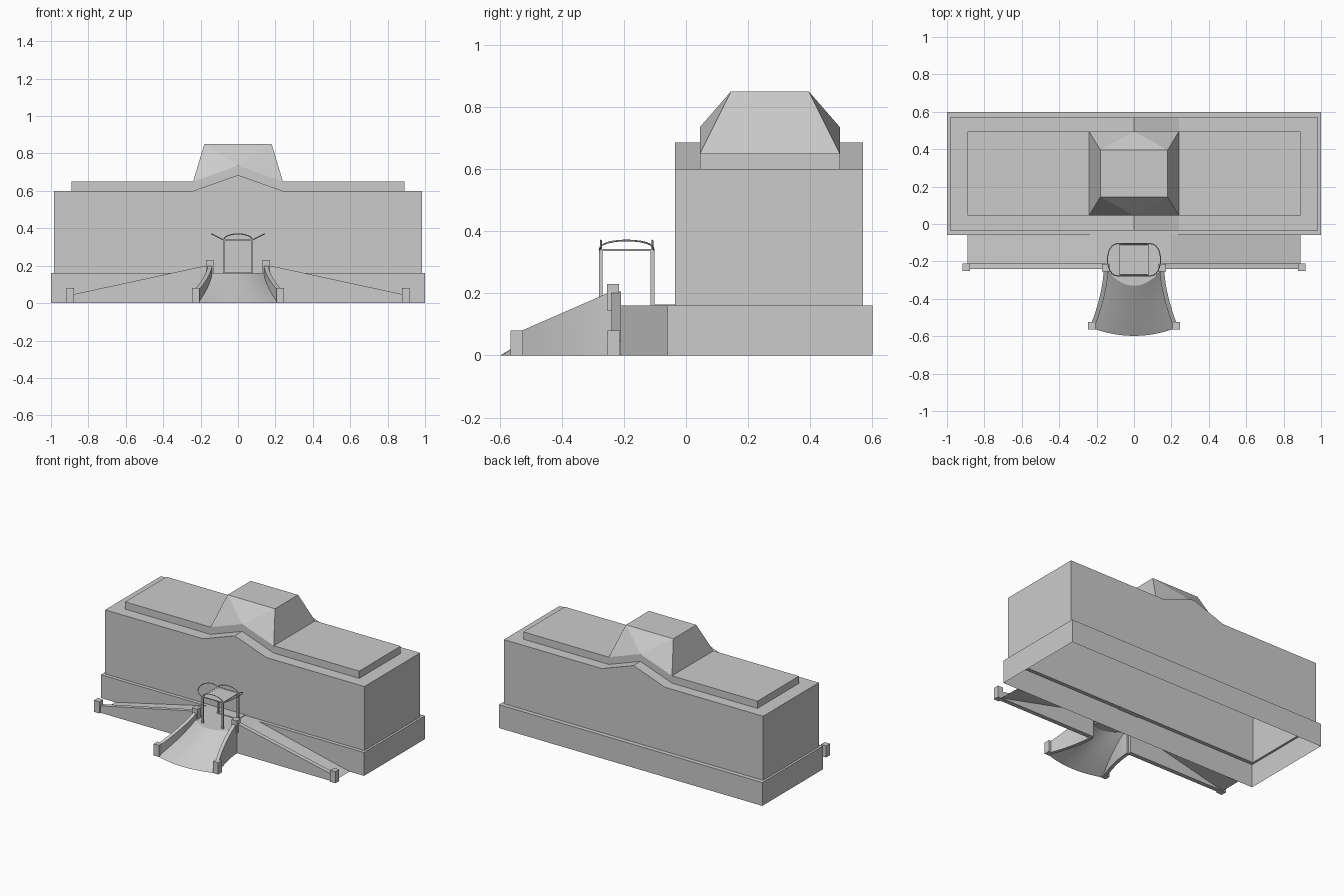
import bpy, bmesh, math
from mathutils import Vector

old = bpy.data.objects.get("Cube")
if old:
    bpy.data.objects.remove(old, do_unlink=True)

GREY = (0.6, 0.6, 0.6, 1)
stone = bpy.data.materials.new("plain_grey")
stone.use_nodes = True
stone.diffuse_color = GREY
stone.node_tree.nodes["Principled BSDF"].inputs["Base Color"].default_value = GREY


def add(name, verts, faces, smooth=False):
    bm = bmesh.new()
    vs = [bm.verts.new(v) for v in verts]
    for f in faces:
        bm.faces.new([vs[i] for i in f])
    bmesh.ops.recalc_face_normals(bm, faces=bm.faces)
    mesh = bpy.data.meshes.new(name)
    bm.to_mesh(mesh)
    bm.free()
    for p in mesh.polygons:
        p.use_smooth = smooth
    mesh.materials.append(stone)
    ob = bpy.data.objects.new(name, mesh)
    bpy.context.collection.objects.link(ob)
    return ob


def prism(name, profile, y0, y1, open_bottom=False):
    """Extrude an xz profile along y; the closing edge can be left out."""
    n = len(profile)
    verts = [(x, y, z) for y in (y0, y1) for x, z in profile]
    sides = [(i, (i + 1) % n, (i + 1) % n + n, i + n)
             for i in range(n - 1 if open_bottom else n)]
    return add(name, verts, sides + [tuple(range(n)), tuple(range(n, 2 * n))])


def box(name, x0, x1, y0, y1, z0, z1):
    return prism(name, [(x0, z0), (x0, z1), (x1, z1), (x1, z0)], y0, y1)


def grid(name, point, nu, nv, smooth=True):
    """Sheet over a parametric surface point(u, v)."""
    verts = [point(i / nu, j / nv) for i in range(nu + 1) for j in range(nv + 1)]
    w = nv + 1
    faces = [(i * w + j, i * w + j + 1, (i + 1) * w + j + 1, (i + 1) * w + j)
             for i in range(nu) for j in range(nv)]
    return add(name, verts, faces, smooth)


def tube(name, points, radius):
    curve = bpy.data.curves.new(name, "CURVE")
    curve.dimensions = "3D"
    curve.bevel_depth = radius
    curve.bevel_resolution = 0
    spline = curve.splines.new("POLY")
    spline.points.add(len(points) - 1)
    for p, co in zip(spline.points, points):
        p.co = (*co, 1)
    curve.materials.append(stone)
    ob = bpy.data.objects.new(name, curve)
    bpy.context.collection.objects.link(ob)


def rect(x, y0, y1, z):
    return [(-x, y0, z), (x, y0, z), (x, y1, z), (-x, y1, z)]


# Plinth: hollow walls with a ledge around the main block
W, D = 0.16, 0.6
rings = rect(1, -0.06, D, 0) + rect(1, -0.06, D, W) + rect(0.985, -0.035, 0.57, W)
add("plinth", rings, [(r + i, r + (i + 1) % 4, r + 4 + (i + 1) % 4, r + 4 + i)
                      for r in (0, 4) for i in range(4)])


# Main block and roof tier, both with a raised gable in the middle
def gabled(name, half, z0, z1, peak, y0, y1):
    prism(name, [(-half, z0), (-half, z1), (-0.24, z1), (0, peak),
                 (0.24, z1), (half, z1), (half, z0)], y0, y1, True)


gabled("main_block", 0.985, W, 0.6, 0.685, -0.035, 0.57)
gabled("roof_tier", 0.89, 0.6, 0.65, 0.735, 0.045, 0.495)

# Tapered roof tower resting on the gable
tower = rect(0.24, 0.045, 0.495, 0.65) + rect(0.18, 0.145, 0.395, 0.85)
tower += [(0, 0.045, 0.735), (0, 0.495, 0.735)]
add("roof_tower", tower, [(4, 5, 6, 7), (1, 2, 6, 5), (3, 0, 4, 7),
                          (0, 8, 4), (8, 5, 4), (8, 1, 5),
                          (2, 9, 6), (9, 7, 6), (9, 3, 7)])

# Landing in front of the door, with a thin threshold
add("landing", rect(0.2, -0.215, -0.06, W), [(0, 1, 2, 3)])
box("threshold", -0.08, 0.08, -0.11, -0.03, W - 0.004, W + 0.004)


# Flared front ramp with a bowed top and bottom edge
def flare(t):
    return 0.145 + 0.07 * t ** 1.7


def ramp_point(u, v):
    s = 2 * v - 1
    bow = 1 - s * s
    top = -0.25 - 0.08 * bow
    foot = -0.56 - 0.038 * bow
    return (s * flare(u), top + (foot - top) * u, W * (1 - u))


grid("front_ramp", ramp_point, 10, 16)
grid("landing_apron", lambda u, v: (
    (2 * v - 1) * 0.145,
    -0.215 + u * (-0.035 - 0.08 * (1 - (2 * v - 1) ** 2)), W), 1, 16, False)


# Curved walls beside the front ramp
def curved_wall(name, side):
    n = 10
    verts, faces = [], []
    for i in range(n + 1):
        t = i / n
        y, x, z = -0.23 - 0.31 * t, flare(t), 0.21 - 0.135 * t
        verts += [(side * (x + dx), y, h)
                  for dx, h in ((-0.008, 0), (-0.008, z), (0.016, z), (0.016, 0))]
    for i in range(n):
        a = 4 * i
        faces += [(a + k, a + (k + 1) % 4, a + 4 + (k + 1) % 4, a + 4 + k)
                  for k in range(4)]
    faces += [(0, 1, 2, 3), tuple(4 * n + k for k in range(4))]
    ob = add(name, verts, faces, True)
    bpy.context.view_layer.objects.active = ob
    ob.select_set(True)
    bpy.ops.object.shade_smooth_by_angle(angle=math.radians(30))
    ob.select_set(False)


def post(name, x, y, z0, z1):
    box(name, x - 0.02, x + 0.02, y - 0.02, y + 0.02, z0, z1)


for side, word in ((1, "left"), (-1, "right")):
    curved_wall(word + "_curved_wall", side)
    # Side ramp running down along the plinth, with its sloping wall
    add(word + "_side_ramp",
        [(side * x, y, z) for x, z in ((0.2, W), (0.89, 0)) for y in (-0.06, -0.215)],
        [(0, 1, 3, 2)])
    prism(word + "_ramp_wall", [(side * x, z) for x, z in
          ((0.15, 0), (0.15, 0.205), (0.89, 0.045), (0.89, 0))], -0.24, -0.21)
    # Newel posts
    post(word + "_top_post", side * 0.15, -0.235, 0.145, 0.23)
    post(word + "_foot_post", side * 0.225, -0.545, 0, 0.08)
    post(word + "_end_post", side * 0.897, -0.232, 0, 0.08)

    # Canopy legs
    for y, end in ((-0.274, "front"), (-0.108, "back")):
        box(f"{word}_{end}_canopy_leg", side * 0.075 - 0.006, side * 0.075 + 0.006,
            y - 0.006, y + 0.006, 0.145, 0.34)

    # Canopy side arch, leaning outward
    arch = []
    for i in range(13):
        a = math.pi * i / 12
        lift = math.sin(a) ** 0.8 if 0 < i < 12 else 0
        arch.append((side * (0.08 + 0.062 * lift), -0.191 - 0.087 * math.cos(a),
                     0.34 + 0.03 * lift))
    tube(word + "_canopy_arch", arch, 0.003)

# Canopy frame bars and the upright arches over front and back
for y, end in ((-0.274, "front"), (-0.108, "back")):
    box(end + "_canopy_bar", -0.081, 0.081, y - 0.006, y + 0.006, 0.336, 0.342)
    tube(end + "_canopy_arch",
         [(-0.075 * math.cos(math.pi * i / 12), y,
           0.34 + 0.03 * math.sin(math.pi * i / 12)) for i in range(13)], 0.003)
for side, word in ((1, "left"), (-1, "right")):
    box(word + "_canopy_bar", side * 0.075 - 0.006, side * 0.075 + 0.006,
        -0.28, -0.102, 0.336, 0.342)
box("canopy_sheet", -0.07, 0.07, -0.27, -0.11, 0.338, 0.341)
